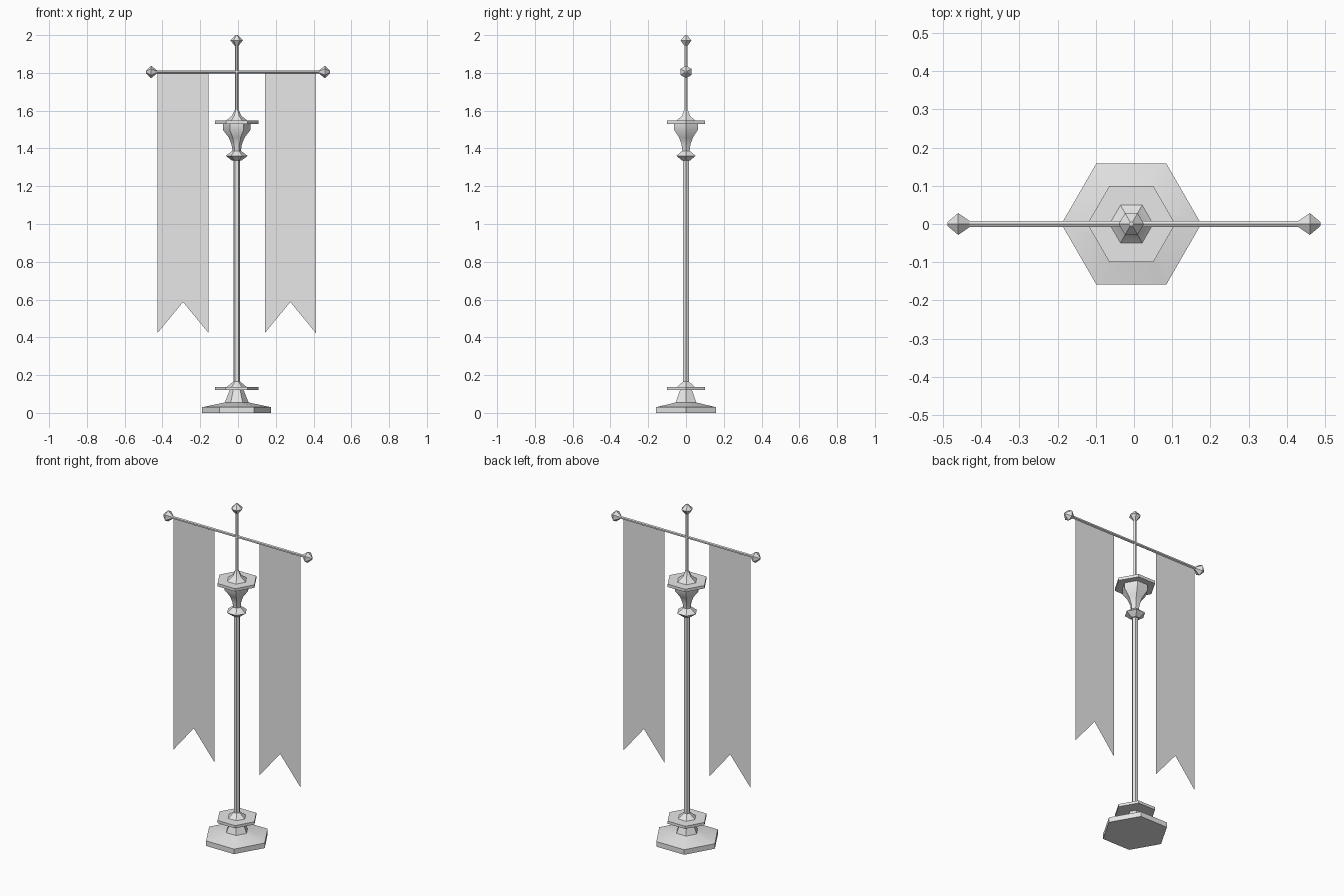
import bpy, bmesh, math
from mathutils import Matrix

cube = bpy.data.objects.get("Cube")
if cube:
    bpy.data.objects.remove(cube, do_unlink=True)

SIDES = 6
POLE_X = -0.007
BAR_Z = 1.805

grey = bpy.data.materials.new("light_grey")
grey.use_nodes = True
colour = (0.8, 0.8, 0.8, 1)
grey.diffuse_color = colour
grey.node_tree.nodes["Principled BSDF"].inputs["Base Color"].default_value = colour


def finish(name, bm, smooth=True):
    mesh = bpy.data.meshes.new(name)
    bm.to_mesh(mesh)
    bm.free()
    mesh.materials.append(grey)
    obj = bpy.data.objects.new(name, mesh)
    bpy.context.collection.objects.link(obj)
    if smooth:
        bpy.ops.object.select_all(action='DESELECT')
        obj.select_set(True)
        bpy.context.view_layer.objects.active = obj
        bpy.ops.object.shade_smooth_by_angle(angle=math.radians(35))
    return obj


def turned(name, profile, matrix=Matrix.Translation((POLE_X, 0, 0))):
    """Six-sided turned part from (radius, height) pairs, capped at both ends."""
    bm = bmesh.new()
    rings = []
    for r, z in profile:
        angles = [math.tau * i / SIDES for i in range(SIDES)]
        rings.append([bm.verts.new((r * math.cos(a), r * math.sin(a), z)) for a in angles])
    for low, high in zip(rings, rings[1:]):
        for i in range(SIDES):
            j = (i + 1) % SIDES
            bm.faces.new((low[i], low[j], high[j], high[i]))
    bm.faces.new(rings[0][::-1])
    bm.faces.new(rings[-1])
    bm.transform(matrix)
    return finish(name, bm)


# Base and foot plate
turned("base", [(0.183, 0), (0.183, 0.03), (0.063, 0.055), (0.035, 0.125)])
turned("foot_plate", [(0.115, 0.122), (0.115, 0.138)])
turned("foot_cone", [(0.052, 0.138), (0.018, 0.166)])

# Main pole with its collar, cup and upper plate
turned("pole", [(0.017, 0.15), (0.017, 1.345)])
turned("collar", [(0.024, 1.335), (0.058, 1.361), (0.022, 1.388)])
turned("cup", [(0.022, 1.385), (0.027, 1.42), (0.042, 1.458),
               (0.073, 1.498), (0.073, 1.532)])
turned("upper_plate", [(0.115, 1.53), (0.115, 1.547)])
turned("upper_cone", [(0.057, 1.547), (0.025, 1.573), (0.01, 1.605)])

# Upper rod and the finials, which share one shape
turned("upper_rod", [(0.009, 1.59), (0.009, 1.96)])
finial = [(0.009, -0.03), (0.033, 0), (0.006, 0.028)]
turned("top_finial", finial, Matrix.Translation((POLE_X, 0, 1.972)))

# Crossbar and its end finials
turned("crossbar", [(0.0085, -0.44), (0.0085, 0.44)],
       Matrix.Translation((0, 0, BAR_Z)) @ Matrix.Rotation(math.pi / 2, 4, 'Y'))
for side, name in ((1, "left"), (-1, "right")):
    turned(name + "_finial", finial,
           Matrix.Translation((side * 0.46, 0, BAR_Z))
           @ Matrix.Rotation(side * math.pi / 2, 4, 'Y'))

    # Swallow-tailed banner, a single sheet of cloth
    x, half = POLE_X + side * 0.284, 0.135
    bm = bmesh.new()
    corners = [(x - half, 0.423), (x, 0.587), (x + half, 0.423),
               (x + half, BAR_Z), (x, BAR_Z), (x - half, BAR_Z)]
    v = [bm.verts.new((cx, 0, cz)) for cx, cz in corners]
    bm.faces.new((v[0], v[1], v[4], v[5]))
    bm.faces.new((v[1], v[2], v[3], v[4]))
    finish(name + "_banner", bm, smooth=False)
